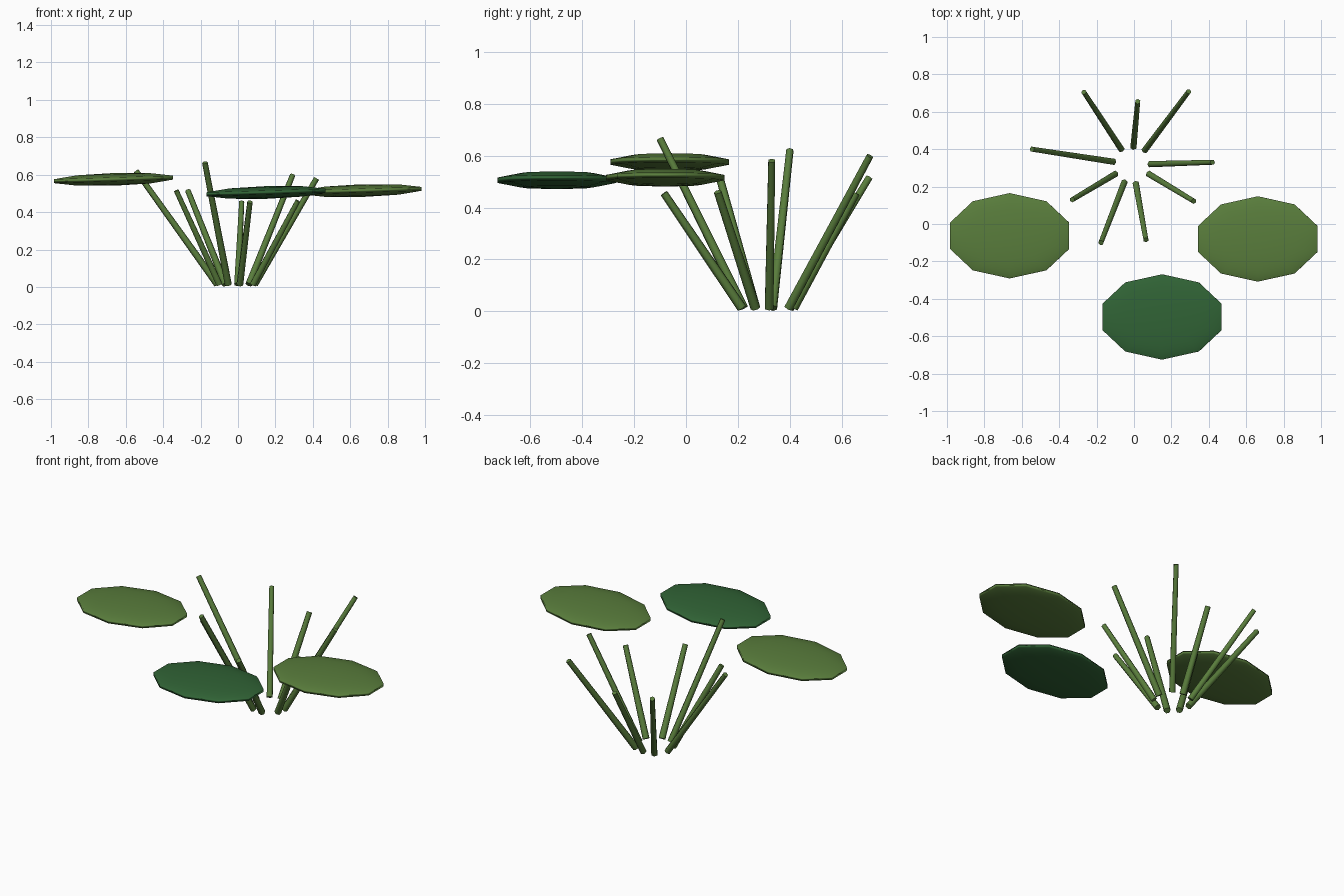
import bpy, math
from mathutils import Vector

if "Cube" in bpy.data.objects:
    bpy.data.objects.remove(bpy.data.objects["Cube"])


def mat(name, rgb):
    m = bpy.data.materials.new(name)
    m.diffuse_color = (*rgb, 1)
    m.use_nodes = True
    m.node_tree.nodes["Principled BSDF"].inputs["Base Color"].default_value = m.diffuse_color
    return m


leaf_green = mat("leaf_green", (0.10, 0.205, 0.045))
deep_green = mat("deep_green", (0.03, 0.125, 0.036))


def finish(name, material):
    ob = bpy.context.object
    ob.name = name
    ob.data.materials.append(material)
    return ob


def pad(name, loc, tilt, material):
    # flattened ten-sided ellipsoid with a short upright rim
    bpy.ops.mesh.primitive_uv_sphere_add(segments=10, ring_count=5, radius=1, location=loc,
                                         rotation=(0, tilt, 0))
    ob = finish(name, material)
    ob.scale = (0.352, 0.24, 0.034)
    bpy.ops.object.shade_smooth()


def stalk(name, base, tip):
    # slim, slightly tapered reed
    a, b = Vector(base), Vector(tip)
    d = b - a
    bpy.ops.mesh.primitive_cone_add(vertices=6, radius1=0.019, radius2=0.015,
                                    depth=d.length, location=(a + b) / 2)
    ob = finish(name, leaf_green)
    ob.rotation_euler = d.to_track_quat('Z', 'Y').to_euler()
    bpy.ops.object.shade_smooth_by_angle(angle=math.radians(61))


# floating pads
pad("left_pad", (-0.665, -0.063, 0.575), -0.03, leaf_green)
pad("right_pad", (0.662, -0.08, 0.515), -0.03, leaf_green)
pad("front_pad", (0.15, -0.497, 0.505), -0.03, deep_green)

# fan of reeds: base x, base y, tip x, tip y, tip z
reeds = [
    (-0.11, 0.333, -0.545, 0.40, 0.62),
    (-0.068, 0.40, -0.268, 0.705, 0.515),
    (-0.003, 0.413, 0.02, 0.655, 0.455),
    (0.058, 0.395, 0.292, 0.708, 0.598),
    (0.088, 0.32, 0.42, 0.33, 0.58),
    (0.08, 0.267, 0.32, 0.122, 0.46),
    (0.01, 0.215, 0.064, -0.085, 0.455),
    (-0.052, 0.222, -0.177, -0.10, 0.665),
    (-0.10, 0.267, -0.33, 0.13, 0.515),
]
for i, (bx, by, tx, ty, tz) in enumerate(reeds):
    stalk(f"reed_{i + 1}", (bx, by, 0.013), (tx, ty, tz))
